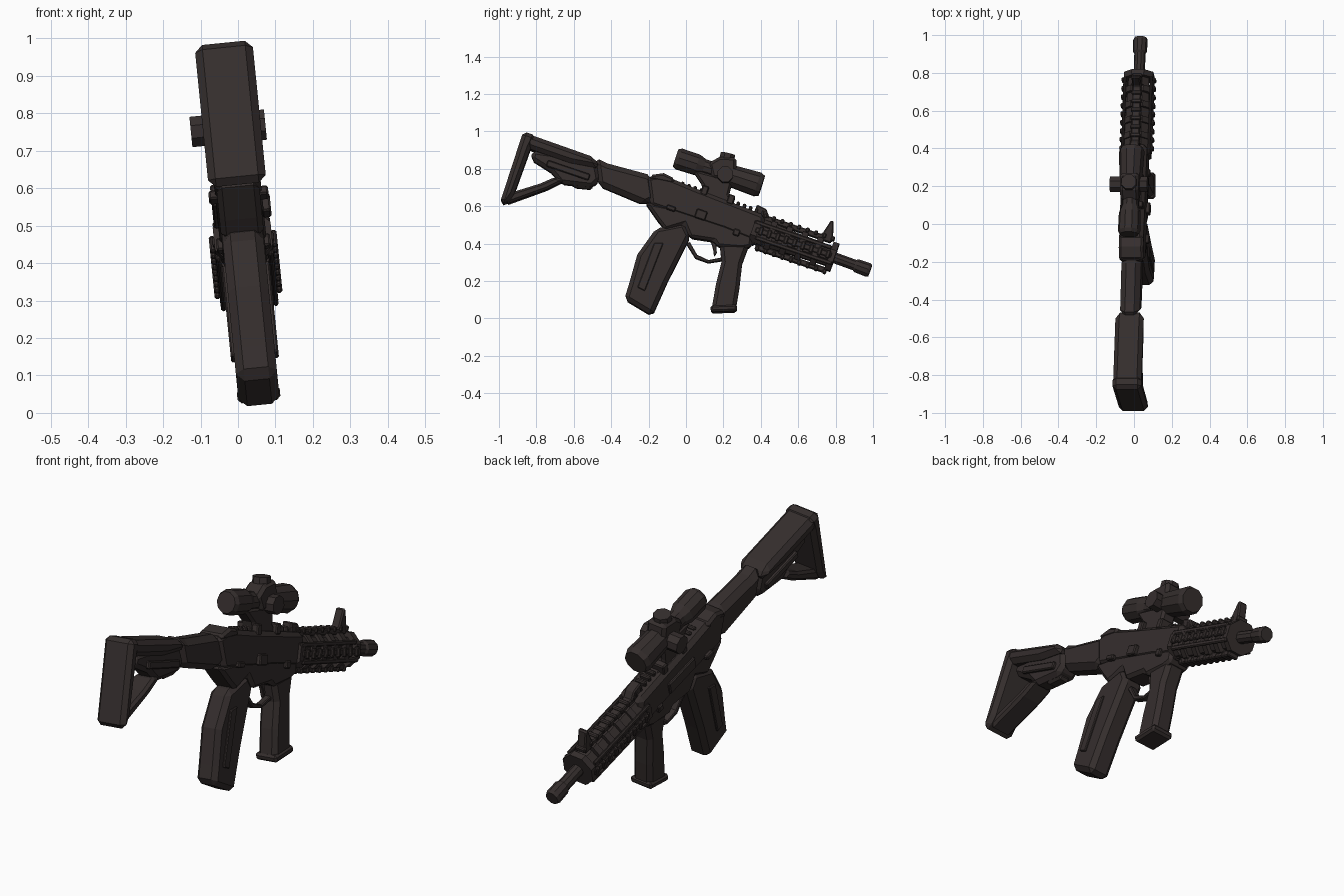
import bpy, bmesh, math
from mathutils import Vector, Matrix

old = bpy.data.objects.get("Cube")
if old:
    bpy.data.objects.remove(old)

mat = bpy.data.materials.new("dark gunmetal")
mat.use_nodes = True
colour = (0.035, 0.027, 0.026, 1)
mat.diffuse_color = colour
bsdf = mat.node_tree.nodes["Principled BSDF"]
bsdf.inputs["Base Color"].default_value = colour
bsdf.inputs["Roughness"].default_value = 0.8

# The whole prop leans slightly to one side
LEAN = Matrix.Translation((0.06, 0, 0)) @ Matrix.Rotation(-0.1, 4, 'Y')


def finish(name, bm, bevel=0):
    bmesh.ops.recalc_face_normals(bm, faces=bm.faces)
    mesh = bpy.data.meshes.new(name)
    bm.to_mesh(mesh)
    bm.free()
    mesh.materials.append(mat)
    obj = bpy.data.objects.new(name, mesh)
    bpy.context.collection.objects.link(obj)
    obj.matrix_world = LEAN
    if bevel:
        mod = obj.modifiers.new("chamfer", 'BEVEL')
        mod.width = bevel
        mod.segments = 1
        mod.limit_method = 'ANGLE'
        mod.angle_limit = math.radians(40)
    return obj


def slab(name, pts, width, bevel=0.012, x=0):
    """Side profile of (y, z) points, extruded across x."""
    bm = bmesh.new()
    face = bm.faces.new([bm.verts.new((x - width / 2, y, z)) for y, z in pts])
    out = bmesh.ops.extrude_face_region(bm, geom=[face])
    verts = [v for v in out["geom"] if isinstance(v, bmesh.types.BMVert)]
    bmesh.ops.translate(bm, verts=verts, vec=(width, 0, 0))
    return finish(name, bm, bevel)


def lathe(name, a, b, profile, sides=8):
    """Rings of (fraction, radius) along the line from a to b."""
    a, b = Vector(a), Vector(b)
    turn = (b - a).to_track_quat('Z', 'X')
    bm = bmesh.new()
    rings = []
    for t, r in profile:
        ring = []
        for i in range(sides):
            ang = math.tau * (i + 0.5) / sides
            p = turn @ Vector((r * math.cos(ang), r * math.sin(ang), 0))
            ring.append(bm.verts.new(a.lerp(b, t) + p))
        rings.append(ring)
    for lo, hi in zip(rings, rings[1:]):
        for i in range(sides):
            j = (i + 1) % sides
            bm.faces.new((lo[i], lo[j], hi[j], hi[i]))
    bm.faces.new(rings[0])
    bm.faces.new(rings[-1])
    return finish(name, bm)


def block(name, y, z, size, x=0, slope=-0.34, bevel=0.005):
    """Box following the slope of the barrel line."""
    bm = bmesh.new()
    bmesh.ops.create_cube(bm, size=1)
    bmesh.ops.scale(bm, vec=size, verts=bm.verts)
    bmesh.ops.rotate(bm, cent=(0, 0, 0), verts=bm.verts,
                     matrix=Matrix.Rotation(math.atan(slope), 3, 'X'))
    bmesh.ops.translate(bm, vec=(x, y, z), verts=bm.verts)
    return finish(name, bm, bevel)


# Skeleton shoulder stock
slab("butt_plate", [(-.87, 1.0), (-.80, .975), (-.83, .91), (-.92, .66),
                    (-.955, .61), (-.995, .615)], .155, .022)
slab("stock_comb", [(-.87, .995), (-.49, .86), (-.46, .80), (-.62, .83), (-.85, .91)], .15, .022)
slab("stock_core", [(-.82, .90), (-.48, .85), (-.46, .74), (-.50, .70),
                    (-.67, .72), (-.72, .78), (-.83, .85)], .10, .02)
slab("stock_strut", [(-.96, .61), (-.74, .69), (-.65, .735), (-.70, .755), (-.78, .72), (-.94, .67)], .11)
for side in (-1, 1):
    block("stock_side_rib", -.63, .79, (.02, .24, .035), .055 * side)
slab("stock_latch", [(-.62, .74), (-.50, .72), (-.50, .69), (-.60, .70)], .06)

# Buffer tube and receiver
slab("buffer_tube", [(-.49, .865), (-.42, .83), (-.18, .765), (-.16, .63),
                     (-.22, .605), (-.47, .71)], .105, .028)
slab("upper_receiver", [(-.21, .755), (-.12, .765), (.06, .69), (.42, .55),
                        (.42, .38), (.2, .47), (-.19, .60)], .125, .02)
slab("lower_receiver", [(-.22, .62), (.1, .56), (.36, .46), (.35, .38), (.30, .37),
                        (.17, .38), (.15, .41), (.02, .43), (-.01, .50), (-.11, .47), (-.15, .52)],
     .115, .015)
slab("charging_handle", [(-.19, .765), (-.12, .775), (-.06, .745), (-.07, .715), (-.19, .74)], .13)
block("ejection_cover", .12, .56, (.016, .20, .06), -.066)
block("bolt_release", .08, .55, (.025, .06, .05), .07)
block("selector", -.08, .585, (.16, .05, .025))
block("takedown_pin", .27, .455, (.145, .035, .035))
for i in range(14):
    y = -.02 + i * .033
    block("receiver_rail_tooth", y, .715 - .36 * (y + .02), (.055, .018, .035))

# Rear grip, trigger guard and front grip
slab("rear_grip", [(-.16, .48), (-.01, .51), (.025, .44), (-.05, .29), (-.10, .19),
                   (-.18, .01), (-.33, .10), (-.305, .18), (-.26, .34)], .11, .022)
for side in (-1, 1):
    slab("grip_panel", [(-.17, .40), (-.12, .40), (-.22, .14), (-.26, .16)], .014, .004, .057 * side)
slab("trigger_guard", [(.0, .40), (.05, .32), (.12, .295), (.21, .31), (.21, .33),
                       (.12, .312), (.06, .34), (.02, .41)], .035, .004)
slab("trigger", [(.13, .42), (.16, .42), (.165, .35), (.15, .33), (.145, .37)], .02, .003)
slab("front_grip", [(.18, .40), (.34, .40), (.30, .29), (.285, .16), (.265, .04),
                    (.135, .035), (.16, .18), (.19, .30)], .10, .02)
slab("front_grip_foot", [(.13, .065), (.275, .07), (.27, .035), (.135, .03)], .115, .01)

# Handguard cage: core, hoops and lengthwise rails
start, end = Vector((0, .37, .47)), Vector((0, .78, .33))
lathe("handguard_core", start, end, [(0, .078), (.5, .066), (1, .058)])
for i in range(6):
    t = i / 5
    c = start.lerp(end, t)
    d = (end - start).normalized() * .016
    lathe("handguard_hoop", c - d, c + d, [(0, .084), (1, .084)])
for side in (-1, 1):
    for lift in (-.042, .042):
        block("handguard_bar", .575, .40 + lift, (.014, .43, .022), .070 * side)
    block("side_rail", .575, .40, (.014, .43, .03), .075 * side)
block("top_rail", .58, .485, (.045, .42, .03))
block("bottom_rail", .56, .32, (.045, .40, .03))
for i in range(9):
    y = .40 + i * .045
    z = .40 - .34 * (y - .575)
    block("top_tooth", y + .025, z + .09, (.055, .02, .025))
    block("bottom_tooth", y - .02, z - .085, (.055, .02, .025))
    for side in (-1, 1):
        block("side_tooth", y, z, (.016, .022, .045), .083 * side)
slab("front_sight", [(.68, .45), (.73, .455), (.775, .525), (.79, .52), (.785, .41), (.70, .43)], .045, .006)
slab("rear_sight", [(.36, .56), (.38, .61), (.43, .585), (.45, .53)], .05, .006)

# Barrel and muzzle
lathe("barrel", (0, .74, .345), (0, .985, .256),
      [(0, .03), (.66, .03), (.70, .037), (.95, .039), (1, .033)], 10)

# Telescopic sight on its mount
lathe("scope", (0, -.055, .862), (0, .405, .712),
      [(0, .050), (.04, .060), (.25, .058), (.33, .044), (.52, .044),
       (.62, .060), (.95, .068), (1, .058)], 10)
slab("scope_mount", [(.03, .80), (.25, .74), (.23, .66), (.27, .60),
                     (.07, .655), (.09, .71)], .075, .012)
slab("scope_turret_box", [(.12, .83), (.18, .865), (.27, .86), (.27, .74), (.14, .75)], .10, .015)
lathe("top_turret", (0, .21, .82), (0, .225, .885), [(0, .045), (1, .042)])
lathe("side_turret", (-.11, .21, .765), (.09, .21, .765), [(0, .044), (1, .044)])
for y in (.10, .24):
    block("mount_clamp", y, .755 - .34 * (y - .15) - .09, (.115, .035, .05))
